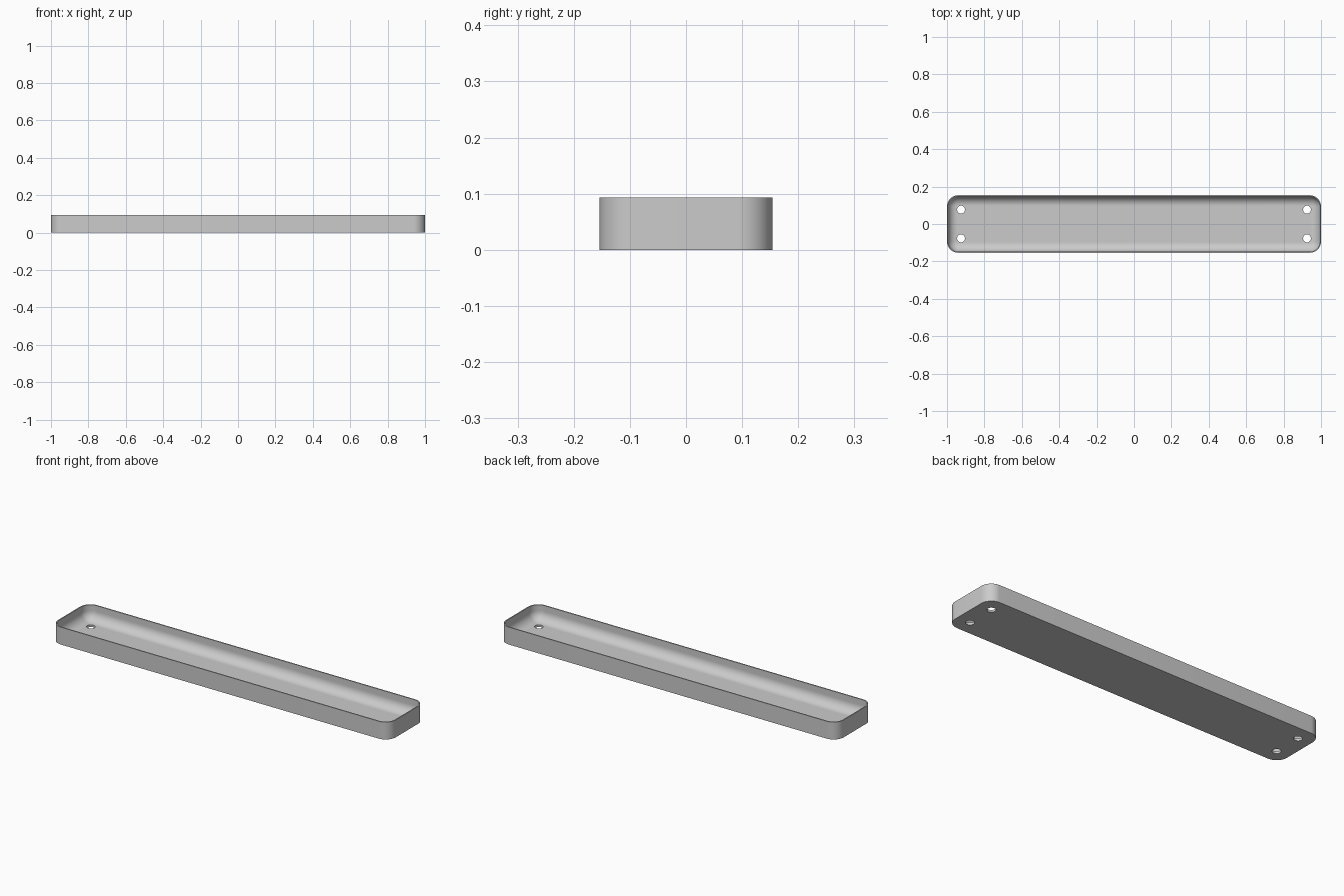
import bpy, bmesh
from math import sin, cos, pi

cube = bpy.data.objects.get("Cube")
if cube:
    bpy.data.objects.remove(cube, do_unlink=True)

HALF_X, HALF_Y, HEIGHT = 1.0, 0.154, 0.093
CORNER, WALL, FLOOR, FILLET = 0.06, 0.006, 0.012, 0.05
ARC = 12

grey = bpy.data.materials.new("light grey")
grey.use_nodes = True
grey.diffuse_color = (0.6, 0.6, 0.6, 1)
grey.node_tree.nodes["Principled BSDF"].inputs["Base Color"].default_value = grey.diffuse_color


def ring(bm, inset, z):
    """Rounded rectangle of vertices, inset from the outer outline."""
    r = CORNER - inset
    verts = []
    for k, (sx, sy) in enumerate([(1, 1), (-1, 1), (-1, -1), (1, -1)]):
        for i in range(ARC + 1):
            a = (k + i / ARC) * pi / 2
            verts.append(bm.verts.new((sx * (HALF_X - CORNER) + r * cos(a),
                                       sy * (HALF_Y - CORNER) + r * sin(a), z)))
    return verts


# Tray: outer wall, rim, inner wall and filleted floor
levels = [(0, 0), (0, HEIGHT), (WALL, HEIGHT)]
for i in range(ARC + 1):
    a = i / ARC * pi / 2
    levels.append((WALL + FILLET * (1 - cos(a)), FLOOR + FILLET * (1 - sin(a))))

bm = bmesh.new()
rings = [ring(bm, inset, z) for inset, z in levels]
for low, high in zip(rings, rings[1:]):
    for i in range(len(low)):
        j = (i + 1) % len(low)
        bm.faces.new((low[i], low[j], high[j], high[i]))
bm.faces.new(rings[0][::-1])
bm.faces.new(rings[-1])
bmesh.ops.recalc_face_normals(bm, faces=bm.faces)
mesh = bpy.data.meshes.new("tray")
bm.to_mesh(mesh)
bm.free()
mesh.materials.append(grey)
tray = bpy.data.objects.new("tray", mesh)
bpy.context.collection.objects.link(tray)

# Screw holes through the floor near each corner
for sx in (-1, 1):
    for sy in (-1, 1):
        bpy.ops.mesh.primitive_cylinder_add(vertices=32, radius=0.021, depth=0.1,
                                            location=(sx * 0.925, sy * 0.077, 0))
        cutter = bpy.context.object
        cutter.name = "hole_cutter"
        cutter.hide_render = True
        cutter.data.materials.append(grey)
        bpy.ops.object.select_all(action="DESELECT")
        bpy.context.view_layer.objects.active = tray
        tray.select_set(True)
        cut = tray.modifiers.new("hole", "BOOLEAN")
        cut.operation, cut.solver, cut.object = "DIFFERENCE", "EXACT", cutter
        bpy.ops.object.modifier_apply(modifier=cut.name)
        bpy.data.objects.remove(cutter, do_unlink=True)

bpy.ops.object.shade_smooth_by_angle(angle=pi / 6)
